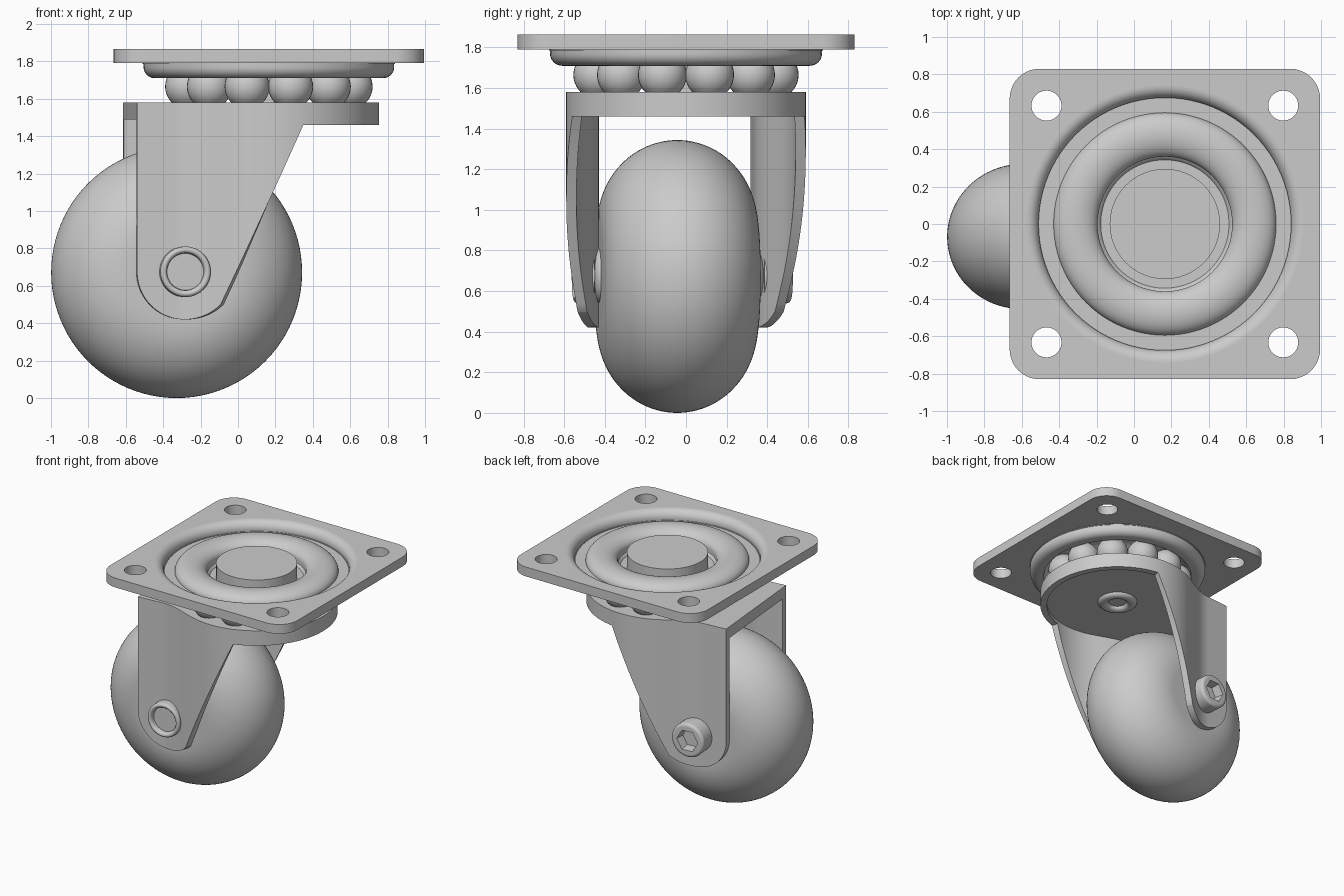
import bpy, bmesh
from math import sin, cos, pi, sqrt, radians
from mathutils import Matrix

if "Cube" in bpy.data.objects:
    bpy.data.objects.remove(bpy.data.objects["Cube"])

PX = 0.165                                   # swivel axis
T = Matrix.Translation
SWIVEL = T((PX, 0, 0)) @ Matrix.Rotation(radians(5), 4, 'Z')


def finish(name, bm, matrix):
    bmesh.ops.remove_doubles(bm, verts=bm.verts, dist=1e-5)
    bmesh.ops.recalc_face_normals(bm, faces=bm.faces)
    me = bpy.data.meshes.new(name)
    bm.to_mesh(me)
    bm.free()
    ob = bpy.data.objects.new(name, me)
    bpy.context.collection.objects.link(ob)
    ob.matrix_world = matrix
    bpy.ops.object.select_all(action='DESELECT')
    ob.select_set(True)
    bpy.context.view_layer.objects.active = ob
    bpy.ops.object.shade_smooth_by_angle(angle=radians(32))
    return ob


def arc(cr, cz, ra, rb, a0, a1, n=10):
    return [(cr + ra * cos(radians(a0 + (a1 - a0) * i / n)),
             cz + rb * sin(radians(a0 + (a1 - a0) * i / n))) for i in range(n + 1)]


def revolve(name, profile, matrix, steps=96, closed=False):
    """Spin (r, z) points about z; a third item makes that ring hexagonal."""
    bm = bmesh.new()
    cols = []
    for s in range(steps):
        t = 2 * pi * s / steps
        col = []
        for p in profile:
            k = cos(pi / 6) / cos(t % (pi / 3) - pi / 6) if len(p) > 2 else 1
            col.append(bm.verts.new((p[0] * k * cos(t), p[0] * k * sin(t), p[1])))
        cols.append(col)
    n = len(profile)
    for s in range(steps):
        a, b = cols[s], cols[(s + 1) % steps]
        for i in range(n if closed else n - 1):
            j = (i + 1) % n
            vs = [a[i], b[i], b[j], a[j]]
            if profile[i][0] == 0:
                vs = [a[i], b[j], a[j]]
            elif profile[j][0] == 0:
                vs = [a[i], b[i], a[j]]
            if profile[i][0] or profile[j][0]:
                bm.faces.new(vs)
    return finish(name, bm, matrix)


# mounting plate: flat outline with corner holes and a central opening
curve = bpy.data.curves.new("plate_outline", 'CURVE')
curve.dimensions, curve.fill_mode, curve.extrude = '2D', 'BOTH', 0.0375


def loop(pts):
    sp = curve.splines.new('POLY')
    sp.points.add(len(pts) - 1)
    for p, (x, y) in zip(sp.points, pts):
        p.co = (x, y, 0, 1)
    sp.use_cyclic_u = True


H, R = 0.83, 0.16
loop(sum([arc(sx * (H - R), sy * (H - R), R, R, a, a + 90)
          for sx, sy, a in ((1, 1, 0), (-1, 1, 90), (-1, -1, 180), (1, -1, 270))], []))
for sx in (-1, 1):
    for sy in (-1, 1):
        loop(arc(sx * 0.633, sy * 0.633, 0.08, 0.08, 0, 360, 40)[:-1])
loop(arc(0, 0, 0.74, 0.74, 0, 360, 96)[:-1])
tmp = bpy.data.objects.new("plate_outline", curve)
bpy.context.collection.objects.link(tmp)
bpy.context.view_layer.update()
bm = bmesh.new()
bm.from_mesh(tmp.evaluated_get(bpy.context.evaluated_depsgraph_get()).to_mesh())
bpy.data.objects.remove(tmp)
finish("mounting_plate", bm, T((PX, 0, 1.8275)))

# pressed bearing dish with raised ball race
dish = arc(0.74, 1.80, 0.065, 0.065, 90, 180)
dish += [(0.675, 1.785)] + arc(0.4775, 1.785, 0.1175, 0.072, 0, 180, 24)
dish += [(0.36, 1.735), (0, 1.735), (0, 1.71)]
dish += arc(0.45, 1.71, 0.115, 0.07, 180, 0, 16)
dish += arc(0.61, 1.77, 0.06, 0.06, -90, 0) + [(0.67, 1.79), (0.74, 1.79)]
revolve("bearing_dish", dish, T((PX, 0, 0)), closed=True)

# king pin with wide head and rolled lower end
pin = [(0, 1.85), (0.295, 1.85), (0.295, 1.72), (0.13, 1.72), (0.13, 1.49)]
pin += arc(0.11, 1.49, 0.04, 0.03, 0, -180, 12) + [(0.07, 1.52), (0, 1.52)]
revolve("king_pin", pin, T((PX, 0, 0)), 48)

# bearing balls
for i in range(12):
    a = radians(15 + 30 * i)
    bm = bmesh.new()
    bmesh.ops.create_uvsphere(bm, u_segments=32, v_segments=20, radius=0.12)
    finish(f"bearing_ball_{i + 1}", bm, T((PX + 0.45 * cos(a), 0.45 * sin(a), 1.665)))

# fork: one sheet wrapping round the turntable and running down both legs
RT, BACK, AX, AZ = 0.59, -0.745, -0.49, 0.675


def half_width(x):
    if x > -0.2:
        return sqrt(max(RT * RT - x * x, 0))
    if x < -0.54:
        return 0.435
    t, h = (x + 0.54) / 0.34, 0.34
    return (0.435 * (1 - 3 * t * t + 2 * t ** 3)
            + 0.555 * (3 * t * t - 2 * t ** 3) + 0.36 * h * (t ** 3 - t * t))


def low_edge(x):
    if x < -0.305:
        return AZ - sqrt(max(0.255 ** 2 - (x - AX) ** 2, 0))
    return min(1.46, 0.498 + (x + 0.305) * 0.962 / 0.44)


xs = [AX - 0.255 * cos(radians(5 * i)) for i in range(28)]
xs += [-0.305 + 0.44 * i / 24 for i in range(25)]
side = [(x, half_width(x)) for x in xs]
a0 = 76.77
side += [(RT * cos(radians(a0 * (1 - i / 20))), RT * sin(radians(a0 * (1 - i / 20))))
         for i in range(1, 21)]
path = side + [(x, -y) for x, y in reversed(side[:-1])]
bm = bmesh.new()
cols = []
for i, (x, y) in enumerate(path):
    p, q = path[max(i - 1, 0)], path[min(i + 1, len(path) - 1)]
    dx, dy = q[0] - p[0], q[1] - p[1]
    d = sqrt(dx * dx + dy * dy)
    ix, iy = x + 0.05 * dy / d, y - 0.05 * dx / d
    z = low_edge(x)
    cols.append([bm.verts.new(c) for c in
                 ((x, y, 1.58), (x, y, z), (ix, iy, z), (ix, iy, 1.58))])
for a, b in zip(cols, cols[1:]):
    for i in range(4):
        j = (i + 1) % 4
        bm.faces.new((a[i], b[i], b[j], a[j]))
bm.faces.new(cols[0])
bm.faces.new(cols[-1])
finish("fork_legs_and_rim", bm, SWIVEL)

# fork top web between the legs
bm = bmesh.new()
face = bm.faces.new([bm.verts.new((x if x < 0 else x * 0.97, y * 0.97, 1.49))
                     for x, y in path])
ext = bmesh.ops.extrude_face_region(bm, geom=[face])
bmesh.ops.translate(bm, vec=(0, 0, 0.09),
                    verts=[v for v in ext["geom"] if isinstance(v, bmesh.types.BMVert)])
finish("fork_top", bm, SWIVEL)

# wheel
wheel = [(0, -0.388)] + arc(0.27, 0, 0.402, 0.388, -90, 90, 48) + [(0, 0.388)]
revolve("wheel", wheel, SWIVEL @ T((-0.495, 0, 0.672)) @ Matrix.Rotation(-pi / 2, 4, 'X'))

# hub washers and axle fasteners
for name, sgn in (("back", -1), ("front", 1)):
    m = SWIVEL @ T((AX, 0, AZ)) @ Matrix.Rotation(sgn * pi / 2, 4, 'X')
    revolve(f"hub_washer_{name}", [(0.14, 0.37)] + arc(0, 0.385, 0.135, 0.05, 0, 90)[:-1]
            + [(0, 0.435)], m, 48)
    if name == "front":
        head = [(0.135, 0.42)] + arc(0.1175, 0.492, 0.0175, 0.02, 0, 180)
        head += [(0.098, 0.475), (0, 0.475)]
    else:
        head = [(0.135, 0.42)] + arc(0.11, 0.54, 0.025, 0.022, 0, 90)
        head += [(0.088, 0.562, 1), (0.078, 0.49, 1), (0, 0.49)]
    revolve(f"axle_head_{name}", head, m)
